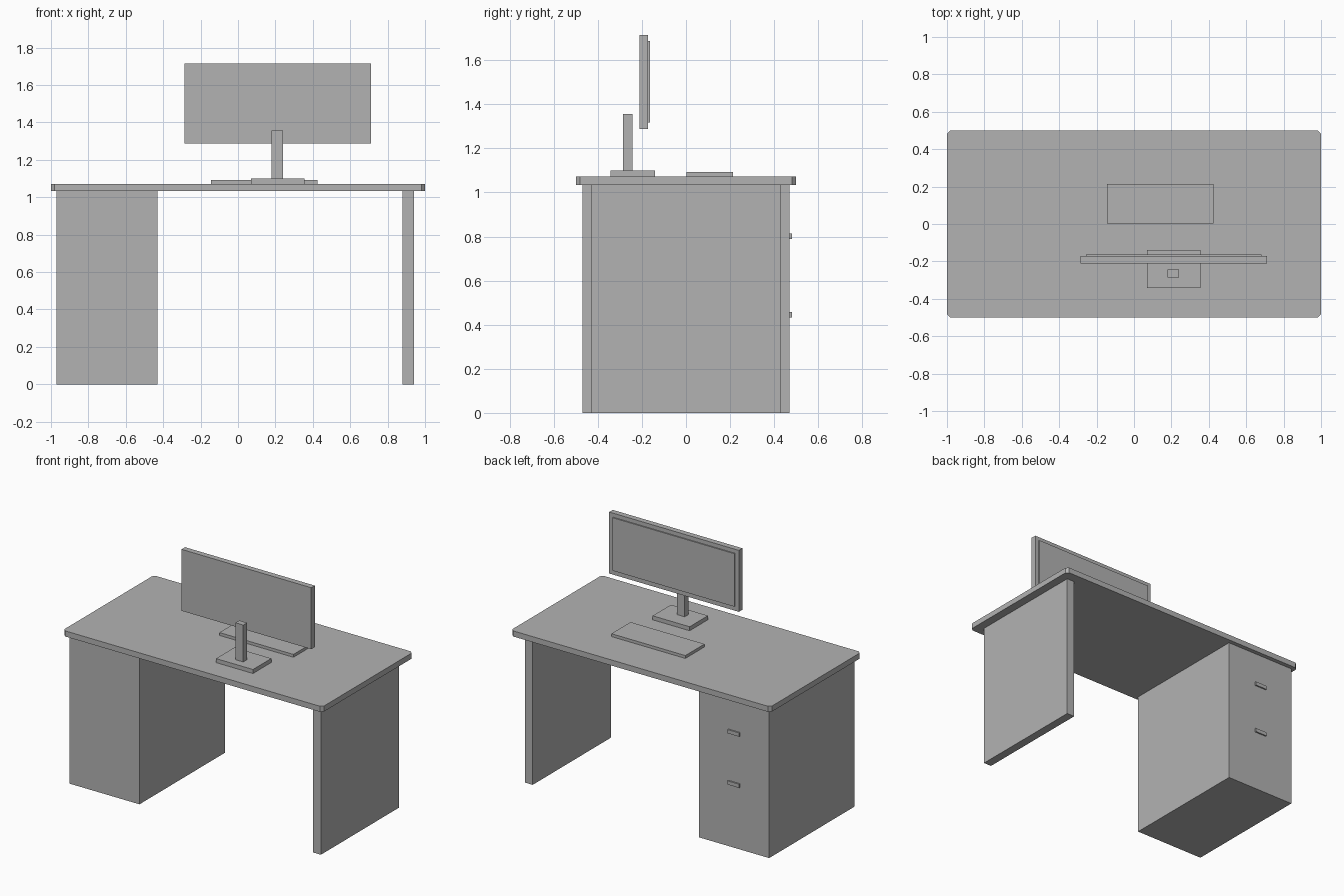
import bpy
import bmesh

cube = bpy.data.objects.get("Cube")
if cube:
    bpy.data.objects.remove(cube, do_unlink=True)

grey = bpy.data.materials.new("plain grey")
grey.use_nodes = True
grey.diffuse_color = (0.45, 0.45, 0.45, 1)
grey.node_tree.nodes["Principled BSDF"].inputs["Base Color"].default_value = grey.diffuse_color


def box(name, x, y, z, corner=0):
    """Box spanning the (low, high) ranges; corner chamfers its upright edges."""
    bm = bmesh.new()
    bmesh.ops.create_cube(bm, size=1)
    for v in bm.verts:
        v.co = [sum(r) / 2 + c * (r[1] - r[0]) for c, r in zip(v.co, (x, y, z))]
    if corner:
        upright = [e for e in bm.edges if abs(e.verts[0].co.z - e.verts[1].co.z) > 0.001]
        bmesh.ops.bevel(bm, geom=upright, offset=corner, segments=1, affect='EDGES')
    mesh = bpy.data.meshes.new(name)
    bm.to_mesh(mesh)
    bm.free()
    mesh.materials.append(grey)
    obj = bpy.data.objects.new(name, mesh)
    bpy.context.collection.objects.link(obj)
    return obj


TOP, UNDER = 1.072, 1.033

# Desk
box("desktop", (-1, 1), (-0.5, 0.5), (UNDER, TOP), corner=0.018)
box("drawer_cabinet", (-0.97, -0.43), (-0.47, 0.47), (0, UNDER))
box("side_panel_leg", (0.88, 0.94), (-0.43, 0.43), (0, UNDER))

# Drawer handles
for label, z in (("upper", 0.802), ("lower", 0.445)):
    box(label + "_drawer_handle", (-0.745, -0.655), (0.47, 0.48), (z - 0.013, z + 0.013))

# Monitor and stand
box("monitor_base", (0.07, 0.355), (-0.342, -0.14), (TOP, 1.1))
box("monitor_post", (0.18, 0.24), (-0.285, -0.243), (1.1, 1.357))
box("monitor_body", (-0.287, 0.712), (-0.211, -0.172), (1.287, 1.715))
box("monitor_screen", (-0.257, 0.682), (-0.172, -0.164), (1.318, 1.687))

# Keyboard
box("keyboard", (-0.145, 0.425), (0.003, 0.214), (TOP, 1.092))
